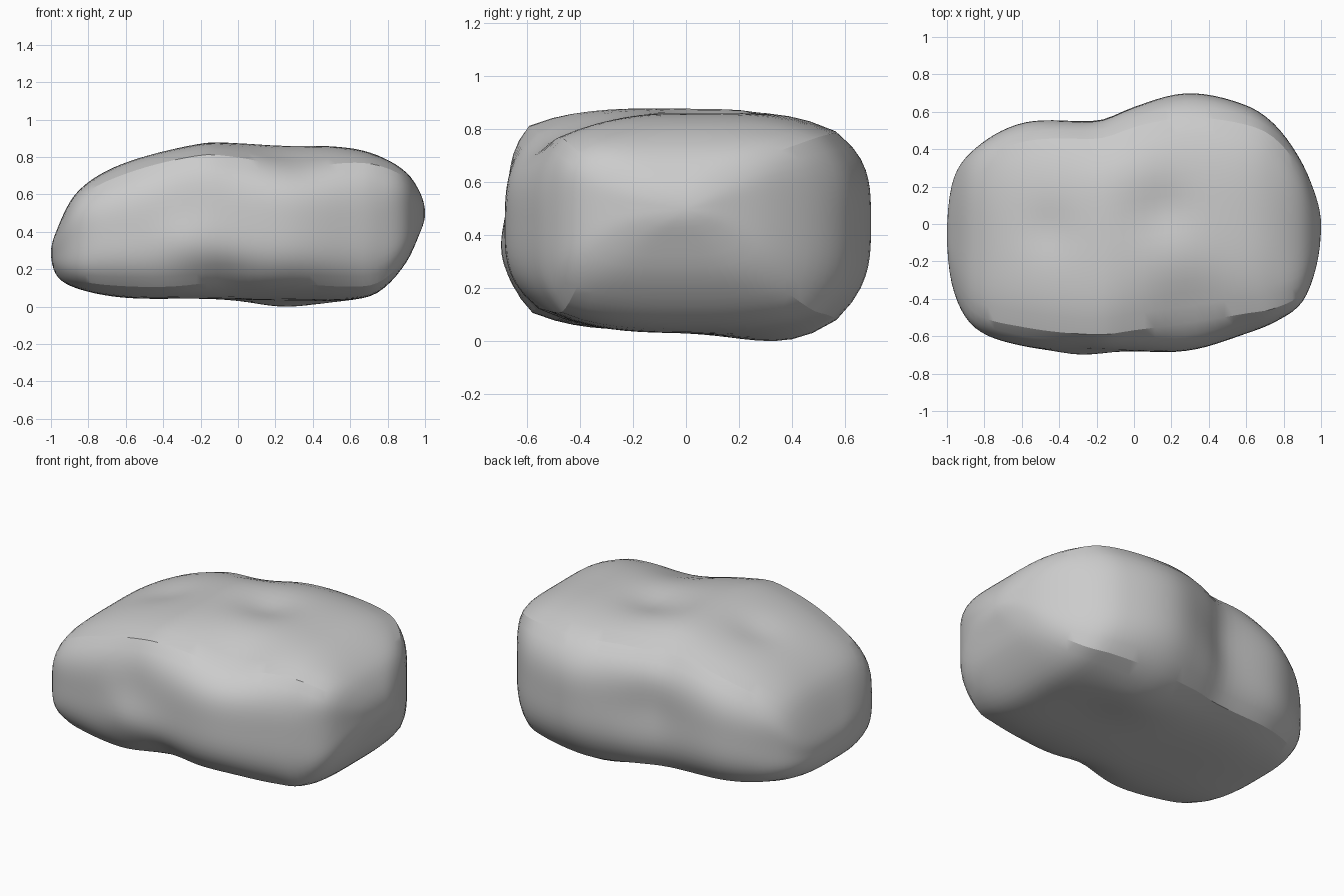
import bpy, bmesh, math
from mathutils import Vector

if "Cube" in bpy.data.objects:
    bpy.data.objects.remove(bpy.data.objects["Cube"])

# Stations along x: x, y min, y max, z min, z max, corner fullness
STATIONS = [
    (-1.00, -0.05, -0.05, 0.30, 0.30, 0.73),
    (-0.97, -0.33, 0.23, 0.18, 0.42, 0.77),
    (-0.86, -0.54, 0.40, 0.11, 0.625, 0.83),
    (-0.60, -0.645, 0.545, 0.06, 0.785, 0.83),
    (-0.20, -0.685, 0.575, 0.055, 0.885, 0.85),
    (0.00, -0.68, 0.645, 0.05, 0.89, 0.83),
    (0.30, -0.67, 0.705, 0.045, 0.88, 0.81),
    (0.60, -0.58, 0.64, 0.05, 0.86, 0.83),
    (0.75, -0.52, 0.54, 0.09, 0.82, 0.86),
    (0.90, -0.41, 0.33, 0.25, 0.73, 0.86),
    (0.97, -0.24, 0.16, 0.40, 0.63, 0.79),
    (1.00, 0.00, 0.00, 0.51, 0.51, 0.73),
]
# Soft dents and bumps: centre, radius, push
DENTS = [
    ((-0.10, -0.62, 0.10), 0.18, (0.0, 0.045, 0.025)),
    ((0.15, 0.08, 0.87), 0.16, (0, 0, -0.035)),
    ((-0.45, -0.02, 0.83), 0.14, (0, 0, -0.02)),
    ((0.30, -0.48, 0.83), 0.24, (0, 0.02, -0.045)),
    ((-0.28, -0.68, 0.37), 0.14, (0, -0.02, 0)),
    ((-0.20, -0.66, 0.58), 0.2, (0, 0.02, 0)),
    ((-0.12, 0.58, 0.48), 0.2, (0, -0.025, 0)),
    ((-0.15, 0.50, 0.85), 0.17, (0, -0.02, -0.03)),
    ((0.25, 0.42, 0.05), 0.26, (0, 0, -0.05)),
    ((0.25, -0.50, 0.05), 0.25, (0, 0, 0.01)),
]
RINGS, SIDE = 56, 18
TH = [math.acos(max(-1, min(1, -s[0]))) for s in STATIONS]


def slope(i, c):
    a, b = max(i - 1, 0), min(i + 1, len(TH) - 1)
    return (STATIONS[b][c] - STATIONS[a][c]) / (TH[b] - TH[a])


def sample(t, c):
    i = max(j for j in range(len(TH) - 1) if TH[j] <= t)
    h = TH[i + 1] - TH[i]
    u = (t - TH[i]) / h
    return ((2*u**3 - 3*u*u + 1) * STATIONS[i][c] + (u**3 - 2*u*u + u) * h * slope(i, c)
            + (3*u*u - 2*u**3) * STATIONS[i + 1][c] + (u**3 - u*u) * h * slope(i + 1, c))


def place(p):
    q = Vector(p)
    for c, r, d in DENTS:
        q += Vector(d) * math.exp(-((Vector(p) - Vector(c)).length / r) ** 2)
    return q


# Rock body: four bulged sides meeting at soft creases, lofted along x
bm = bmesh.new()
rings = []
for i in range(1, RINGS):
    t = math.pi * i / RINGS
    y0, y1, z0, z1, k = [sample(t, c) for c in range(1, 6)]
    # the creases fade out towards the two rounded ends
    e = max(0, min(1, (abs(math.cos(t)) - 0.75) / 0.2))
    power = 3.4 + (k / (1 - k) - 3.4) * e
    ring = []
    for s in range(4):
        a = s * math.pi / 2
        for j in range(SIDE):
            u = math.tan((-1 + 2 * j / SIDE) * math.pi / 4)
            n, w = 1 - (1 - k) * abs(u) ** power, k * u
            y = math.cos(a) * n - math.sin(a) * w
            z = math.sin(a) * n + math.cos(a) * w
            ring.append(bm.verts.new(place((-math.cos(t), (y0 + y1) / 2 + y * (y1 - y0) / 2,
                                            (z0 + z1) / 2 + z * (z1 - z0) / 2))))
    rings.append(ring)
N = 4 * SIDE
for a, b in zip(rings, rings[1:]):
    for j in range(N):
        bm.faces.new((a[j], a[(j + 1) % N], b[(j + 1) % N], b[j]))
for ring, s in ((rings[0], STATIONS[0]), (rings[-1], STATIONS[-1])):
    tip = bm.verts.new((s[0], s[1], s[3]))
    for j in range(N):
        bm.faces.new((ring[j], tip, ring[(j + 1) % N]))
bmesh.ops.recalc_face_normals(bm, faces=bm.faces)

# Settle on the ground and centre in depth
low = min(v.co.z for v in bm.verts)
mid = (min(v.co.y for v in bm.verts) + max(v.co.y for v in bm.verts)) / 2
bmesh.ops.translate(bm, verts=bm.verts, vec=(0, -mid, -low))

mesh = bpy.data.meshes.new("rock")
bm.to_mesh(mesh)
bm.free()
rock = bpy.data.objects.new("rock", mesh)
bpy.context.collection.objects.link(rock)
bpy.context.view_layer.objects.active = rock
rock.select_set(True)
bpy.ops.object.shade_smooth_by_angle(angle=math.radians(22))
